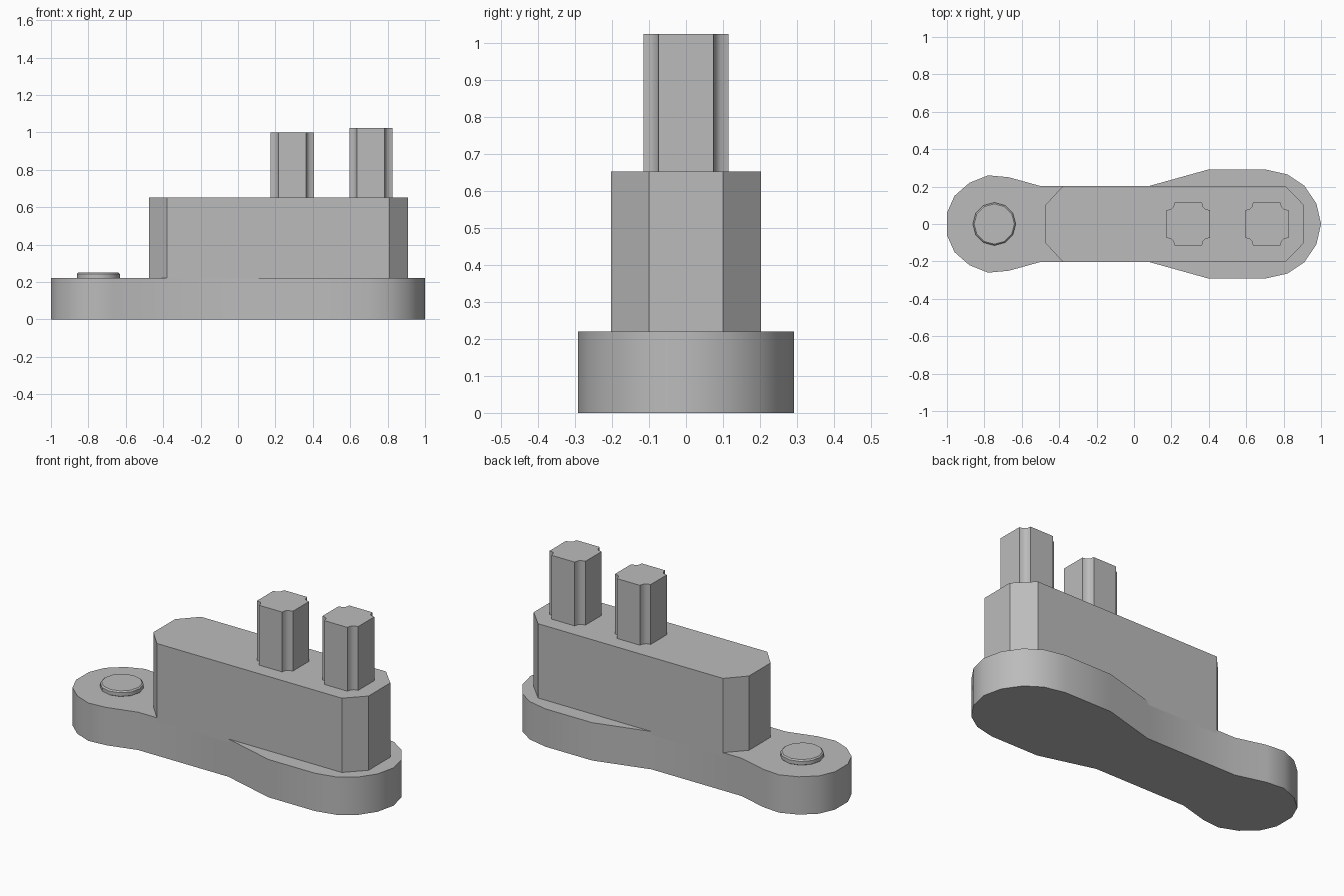
import bpy, bmesh, math

cube = bpy.data.objects.get("Cube")
if cube:
    bpy.data.objects.remove(cube, do_unlink=True)

GREY = (0.5, 0.5, 0.5, 1)
grey = bpy.data.materials.new("plain grey")
grey.use_nodes = True
grey.diffuse_color = GREY
grey.node_tree.nodes["Principled BSDF"].inputs["Base Color"].default_value = GREY


def prism(name, outline, z0, z1, bevel=0):
    """Extrude a closed outline from z0 to z1, optionally bevelling the rims."""
    bm = bmesh.new()
    face = bm.faces.new([bm.verts.new((x, y, z0)) for x, y in outline])
    ext = bmesh.ops.extrude_face_region(bm, geom=[face])
    for v in ext["geom"]:
        if isinstance(v, bmesh.types.BMVert):
            v.co.z = z1
    bmesh.ops.recalc_face_normals(bm, faces=bm.faces)
    if bevel:
        rims = [e for e in bm.edges if abs(e.verts[0].co.z - e.verts[1].co.z) < 1e-5]
        bmesh.ops.bevel(bm, geom=rims, offset=bevel, segments=1, affect='EDGES')
    mesh = bpy.data.meshes.new(name)
    bm.to_mesh(mesh)
    bm.free()
    mesh.materials.append(grey)
    obj = bpy.data.objects.new(name, mesh)
    bpy.context.collection.objects.link(obj)
    bpy.ops.object.select_all(action='DESELECT')
    obj.select_set(True)
    bpy.context.view_layer.objects.active = obj
    bpy.ops.object.shade_smooth_by_angle(angle=math.radians(35))
    return obj


def mirrored(half):
    """Close a half outline by mirroring it across the x axis."""
    return half + [(x, -y) for x, y in reversed(half) if y > 0]


# Base plate with a small round lobe and a larger one
base_half = [(-1, 0.06), (-0.96, 0.15), (-0.88, 0.22), (-0.78, 0.26),
             (-0.67, 0.25), (-0.50, 0.203), (0.08, 0.203), (0.40, 0.292),
             (0.70, 0.292), (0.82, 0.265), (0.91, 0.205), (0.975, 0.11), (1, 0)]
prism("base_plate", mirrored(base_half), 0, 0.22)

# Tall block with chamfered corners
body_half = [(-0.475, 0.10), (-0.38, 0.203), (0.81, 0.203), (0.91, 0.10)]
prism("main_block", mirrored(body_half), 0.2, 0.652)

# Round button on the small lobe
button = [(-0.747 + 0.115 * math.cos(math.tau * i / 12),
           0.115 * math.sin(math.tau * i / 12)) for i in range(12)]
prism("button", button, 0.215, 0.25, 0.007)

# Two pegs with scooped corners
corner = [(0.115, 0.074), (0.092, 0.079), (0.079, 0.092), (0.074, 0.115)]
for name, cx, top in (("inner_peg", 0.29, 1.0), ("outer_peg", 0.71, 1.023)):
    outline = []
    for quarter in range(4):
        c, s = round(math.cos(quarter * math.pi / 2)), round(math.sin(quarter * math.pi / 2))
        outline += [(cx + c * x - s * y, s * x + c * y) for x, y in corner]
    prism(name, outline, 0.64, top)
